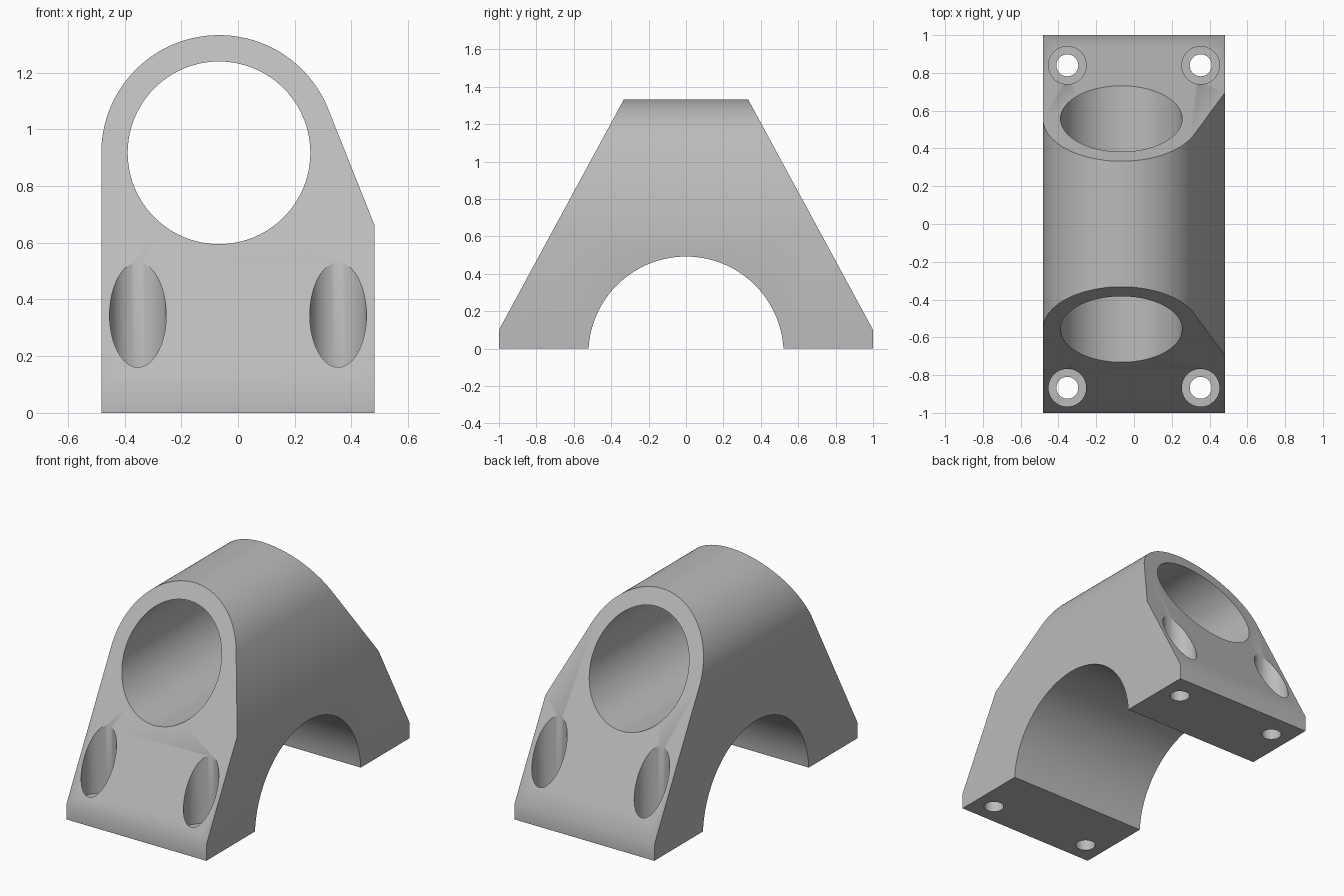
import bpy, bmesh, math
from mathutils import Vector

if "Cube" in bpy.data.objects:
    bpy.data.objects.remove(bpy.data.objects["Cube"])

BORE_X, BORE_Z, BORE_R, SHELL_R = -0.067, 0.917, 0.322, 0.415
HALF_W = 0.482

metal = bpy.data.materials.new("plain grey")
metal.diffuse_color = (0.5, 0.5, 0.5, 1)
metal.use_nodes = True
metal.node_tree.nodes["Principled BSDF"].inputs["Base Color"].default_value = metal.diffuse_color


def arc(cx, cy, r, a0, a1, n):
    """Points along a circular arc, angles in degrees, both ends included."""
    angles = [math.radians(a0 + (a1 - a0) * i / n) for i in range(n + 1)]
    return [(cx + r * math.cos(a), cy + r * math.sin(a)) for a in angles]


def prism(name, points, place, sweep):
    """Extrude a closed profile; place() maps its 2D points into space."""
    bm = bmesh.new()
    face = bm.faces.new([bm.verts.new(place(*p)) for p in points])
    ext = bmesh.ops.extrude_face_region(bm, geom=[face])
    moved = [v for v in ext["geom"] if isinstance(v, bmesh.types.BMVert)]
    bmesh.ops.translate(bm, verts=moved, vec=Vector(sweep))
    bmesh.ops.recalc_face_normals(bm, faces=bm.faces)
    mesh = bpy.data.meshes.new(name)
    bm.to_mesh(mesh)
    bm.free()
    mesh.materials.append(metal)
    obj = bpy.data.objects.new(name, mesh)
    bpy.context.collection.objects.link(obj)
    return obj


def combine(target, tool, operation):
    """Apply a boolean and discard the tool object."""
    bpy.context.view_layer.objects.active = target
    mod = target.modifiers.new("cut", "BOOLEAN")
    mod.operation, mod.solver, mod.object = operation, "EXACT", tool
    bpy.ops.object.modifier_apply(modifier=mod.name)
    bpy.data.objects.remove(tool)


# Front outline: round top, straight left wall, tangent slope on the right
shoulder = Vector((HALF_W, 0.66))
to_shoulder = shoulder - Vector((BORE_X, BORE_Z))
tangent = math.degrees(math.atan2(to_shoulder.y, to_shoulder.x)
                       + math.acos(SHELL_R / to_shoulder.length))
outline = [(-HALF_W, 0), (HALF_W, 0), tuple(shoulder)]
outline += arc(BORE_X, BORE_Z, SHELL_R, tangent, 180, 64)
body = prism("bracket_body", outline, lambda x, z: (x, -1.1, z), (0, 2.2, 0))

# Side outline: sloped ends, low feet and a round arch underneath
arch_r, arch_z = 0.522, -0.03
dip = math.degrees(math.asin(-arch_z / arch_r))
side = [(-1, 0), (-1, 0.1), (-0.328, 1.34), (0.328, 1.34), (1, 0.1), (1, 0)]
side += arc(0, arch_z, arch_r, dip, 180 - dip, 64)
combine(body, prism("side_shape", side, lambda y, z: (-0.6, y, z), (1.2, 0, 0)),
        "INTERSECT")

# Main bore running front to back
bore = arc(BORE_X, BORE_Z, BORE_R, 0, 360, 96)[:-1]
combine(body, prism("bore_cutter", bore, lambda x, z: (x, -1.2, z), (0, 2.4, 0)),
        "DIFFERENCE")

# Bolt holes with wide recesses above the feet
for x in (-0.353, 0.353):
    for y in (-0.867, 0.84):
        for r, z in ((0.1, 0.1), (0.058, -0.1)):
            ring = arc(x, y, r, 0, 360, 48)[:-1]
            combine(body, prism("hole_cutter", ring,
                                lambda px, py: (px, py, z), (0, 0, 0.9)),
                    "DIFFERENCE")

# Smooth curved walls, crisp edges
bpy.ops.object.select_all(action="DESELECT")
body.select_set(True)
bpy.context.view_layer.objects.active = body
bpy.ops.object.shade_smooth_by_angle(angle=math.radians(30))
